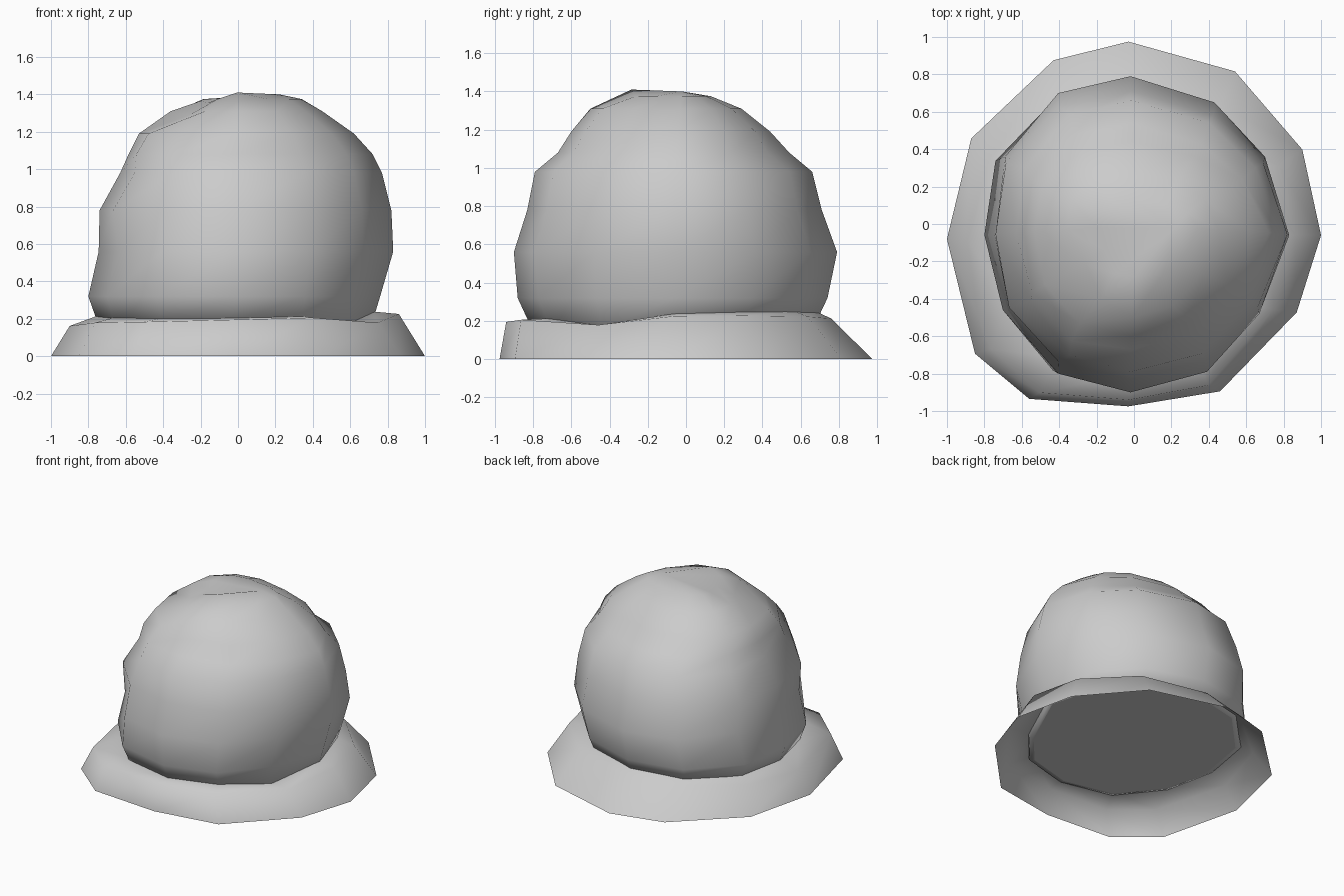
import bpy, bmesh

if "Cube" in bpy.data.objects:
    bpy.data.objects.remove(bpy.data.objects["Cube"])


def unit_outline(points):
    """Scale a traced outline so each half-axis is 1."""
    l = -min(p[0] for p in points)
    r = max(p[0] for p in points)
    f = -min(p[1] for p in points)
    b = max(p[1] for p in points)
    return [(x / (r if x > 0 else l), y / (b if y > 0 else f)) for x, y in points]


def make_ring(bm, shape, z, left, right, front, back, tilt_x=0, tilt_y=0):
    verts = []
    for u, v in shape:
        x = u * (right if u > 0 else left)
        y = v * (back if v > 0 else front)
        verts.append(bm.verts.new((x, y, z + tilt_x * x + tilt_y * y)))
    return verts


def loft(name, sections, apex=None, cap_base=False, dents=()):
    """Loft (outline, ring) sections; dents are (ring, vertex, scale, dz)."""
    bm = bmesh.new()
    loops = [make_ring(bm, unit_outline(o), *r) for o, r in sections]
    for ring, i, scale, dz in dents:
        co = loops[ring][i].co
        co.x *= scale
        co.y *= scale
        co.z += dz
    n = len(loops[0])
    for a, b in zip(loops, loops[1:]):
        for i in range(n):
            j = (i + 1) % n
            bm.faces.new((a[i], a[j], b[j], b[i]))
    if apex:
        tip = bm.verts.new(apex)
        for i in range(n):
            bm.faces.new((loops[-1][i], loops[-1][(i + 1) % n], tip))
    for f in bm.faces:
        f.smooth = True
    if cap_base:
        bm.faces.new(list(reversed(loops[0])))
    mesh = bpy.data.meshes.new(name)
    bm.to_mesh(mesh)
    bm.free()
    obj = bpy.data.objects.new(name, mesh)
    bpy.context.collection.objects.link(obj)
    return obj


# Outlines traced counter-clockwise in plan
brim_outline = [(1, -.06), (.90, .40), (.54, .82), (-.03, .98), (-.43, .88), (-.87, .46),
                (-1, -.08), (-.85, -.69), (-.56, -.93), (-.03, -.97), (.46, -.89), (.87, -.47)]
dome_outline = [(.83, -.06), (.70, .36), (.43, .65), (-.02, .79), (-.44, .70), (-.75, .36),
                (-.81, -.06), (-.71, -.47), (-.44, -.80), (-.02, -.90), (.39, -.79), (.67, -.48)]

# Flared brim: an open sheet, inner edge following the dome
loft("brim", [
    (brim_outline, (0, 1, 1, .975, .975)),
    (brim_outline, (.205, .90, .86, .94, .76, .025, .01)),
    (dome_outline, (.23, .75, .72, .80, .68, .015, .03)),
], dents=[(1, 11, 1, -.04), (2, 11, 1, -.05), (1, 6, 1, -.02)])

# Lumpy dome: flat underside with a rounded lip, dented at the upper front left
dome_rings = [
    (.205, .72, .70, .78, .67, .01, .03),
    (.215, .76, .73, .82, .70, .01, .03),
    (.32, .80, .76, .88, .74),
    (.56, .745, .83, .90, .79),
    (.78, .74, .82, .83, .71),
    (.98, .63, .77, .79, .66),
    (1.08, .585, .72, .67, .54),
    (1.19, .53, .62, .60, .44),
    (1.31, .36, .45, .50, .29),
    (1.375, .20, .34, .30, .13),
]
loft("dome", [(dome_outline, r) for r in dome_rings], apex=(.22, -.02, 1.40), cap_base=True,
     dents=[(0, 11, 1, -.05), (1, 11, 1, -.05), (0, 10, 1, -.01), (1, 10, 1, -.01),
            (4, 7, 1.03, 0), (3, 7, .98, 0),
            (6, 7, 1.06, 0), (6, 8, 1.05, 0), (7, 7, 1.03, 0),
            (6, 1, .96, 0), (6, 2, .96, 0),
            (8, 7, .82, -.02), (8, 8, .9, 0),
            (9, 6, 1, -.01), (9, 7, .9, -.02), (9, 9, .95, .035)])
